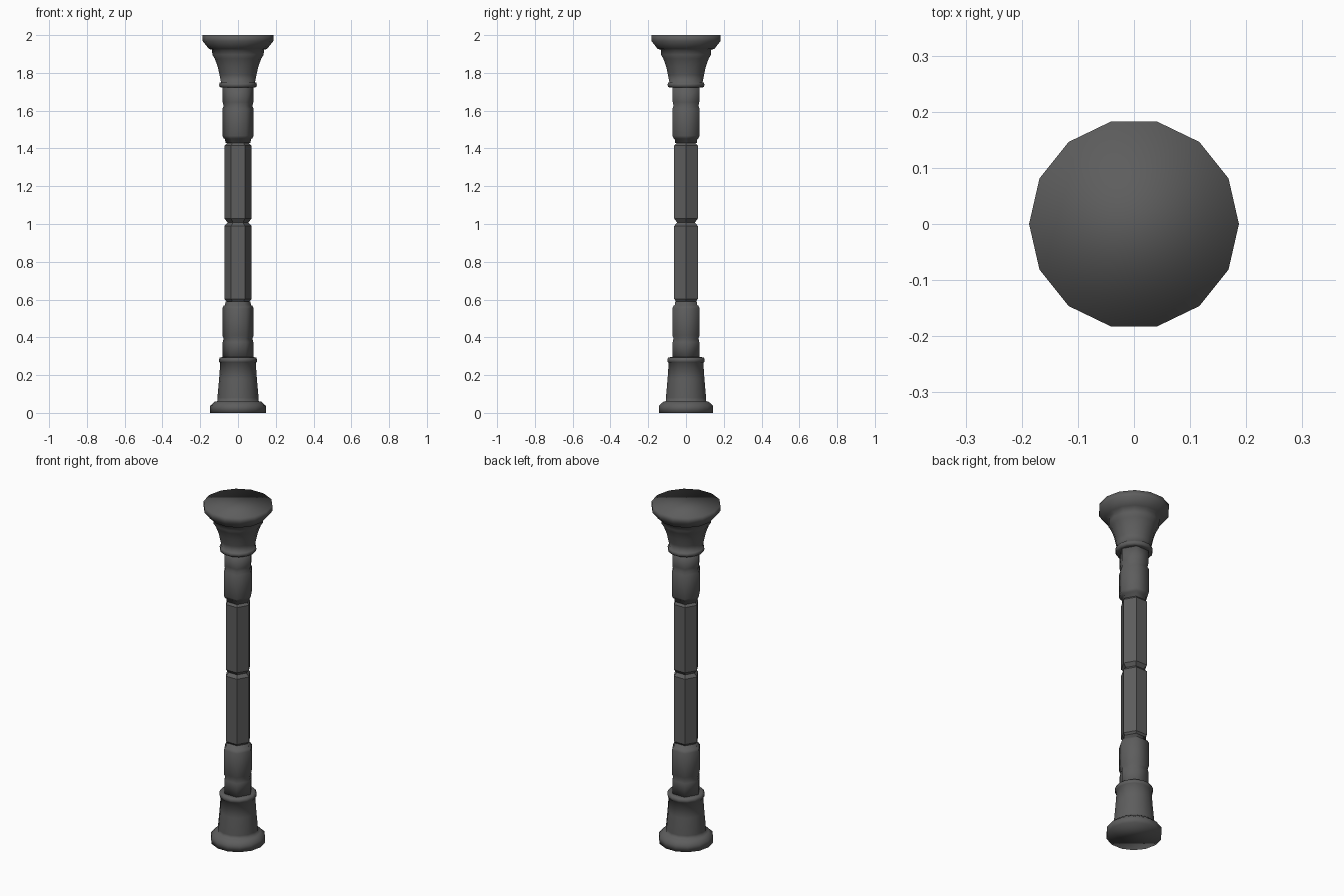
import bpy, bmesh
from math import cos, sin, tau

if "Cube" in bpy.data.objects:
    bpy.data.objects.remove(bpy.data.objects["Cube"])

dark = bpy.data.materials.new("dark_iron")
dark.diffuse_color = (0.11, 0.11, 0.11, 1)
dark.use_nodes = True
dark.node_tree.nodes["Principled BSDF"].inputs["Base Color"].default_value = dark.diffuse_color


def turned(name, sides, profile, smooth):
    """Closed solid turned from (radius, height) pairs, first corner on +x."""
    bm = bmesh.new()
    rings = [[bm.verts.new((r * cos(tau * i / sides), r * sin(tau * i / sides), z))
              for i in range(sides)] for r, z in profile]
    for a, b in zip(rings, rings[1:]):
        for i in range(sides):
            j = (i + 1) % sides
            bm.faces.new((a[i], a[j], b[j], b[i]))
    bm.faces.new(rings[0][::-1])
    bm.faces.new(rings[-1])
    for f in bm.faces:
        f.smooth = smooth
    mesh = bpy.data.meshes.new(name)
    bm.to_mesh(mesh)
    bm.free()
    mesh.materials.append(dark)
    obj = bpy.data.objects.new(name, mesh)
    bpy.context.collection.objects.link(obj)
    return obj


def flipped(profile, total):
    return [(r, total - z) for r, z in reversed(profile)]


# Fourteen-sided foot, tapered pedestal and collar
turned("base", 14, [
    (0.147, 0), (0.147, 0.038), (0.122, 0.06), (0.109, 0.062), (0.109, 0.08),
    (0.1, 0.18), (0.094, 0.265), (0.099, 0.268), (0.102, 0.28),
    (0.097, 0.292), (0.085, 0.295)], True)

# Six-sided neck and drum, repeated upside down below the capital
drum = [(0.081, 0.285), (0.081, 0.375), (0.076, 0.395), (0.083, 0.41),
        (0.083, 0.553), (0.076, 0.567), (0.069, 0.57), (0.066, 0.59)]
turned("lower_drum", 6, drum, True)
turned("upper_drum", 6, flipped(drum, 2.02), True)

# Two flat-faced hexagonal shaft blocks with bevelled ends
for name, z0, z1 in (("lower_shaft", 0.583, 1.008), ("upper_shaft", 1.008, 1.433)):
    turned(name, 6, [(0.054, z0), (0.072, z0 + 0.02),
                     (0.072, z1 - 0.018), (0.054, z1)], False)

# Fourteen-sided capital: collar, flared bell and top slab
turned("capital", 14, [
    (0.085, 1.722), (0.097, 1.725), (0.1, 1.737), (0.097, 1.748), (0.09, 1.75),
    (0.098, 1.79), (0.108, 1.835), (0.123, 1.875), (0.136, 1.897), (0.137, 1.922),
    (0.154, 1.927), (0.187, 1.968), (0.187, 2.0)], True)
